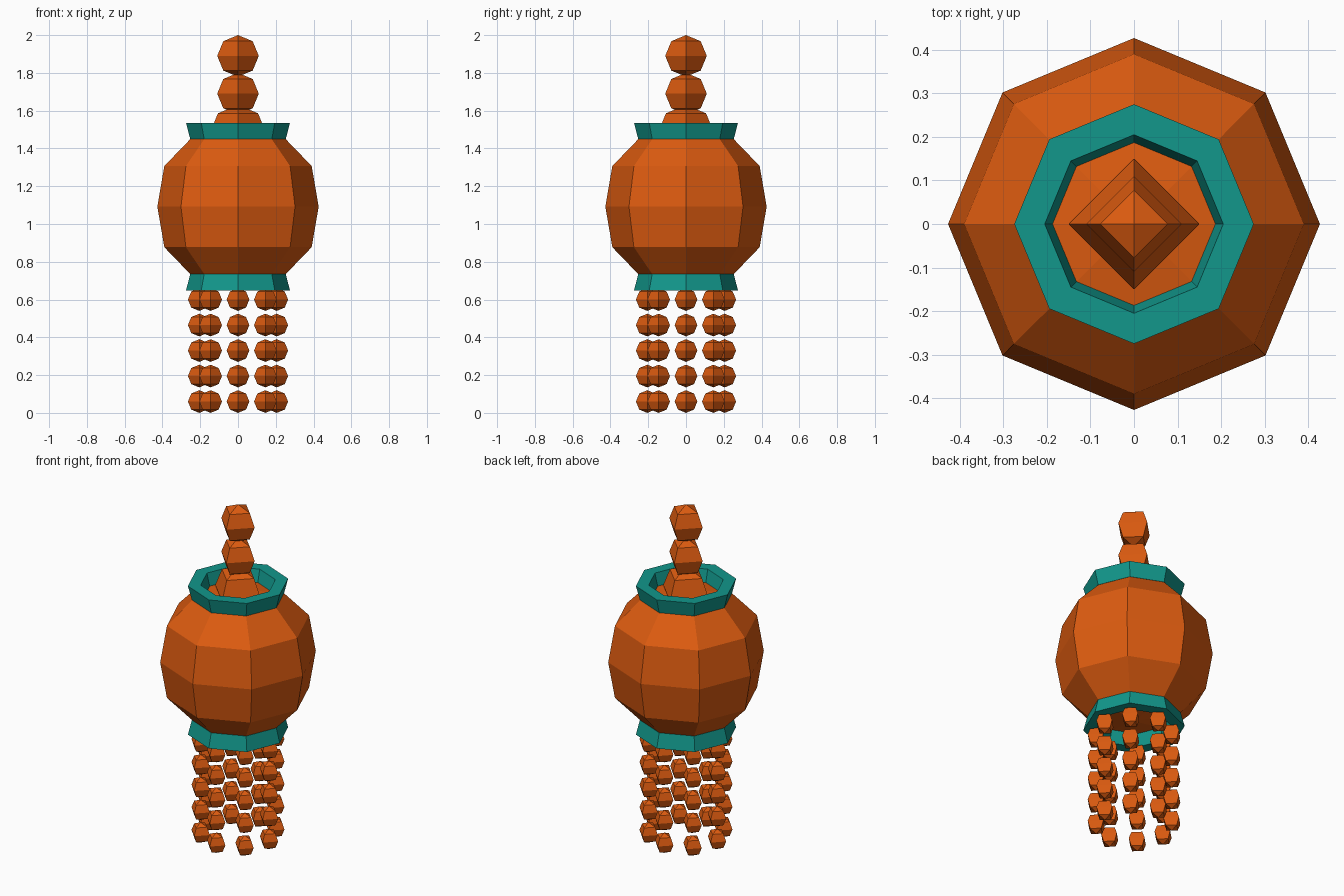
import bpy, bmesh
from math import sin, cos, pi
from mathutils import Matrix

cube = bpy.data.objects.get("Cube")
if cube:
    bpy.data.objects.remove(cube, do_unlink=True)


def material(name, rgb):
    m = bpy.data.materials.new(name)
    m.use_nodes = True
    m.diffuse_color = (*rgb, 1)
    m.node_tree.nodes["Principled BSDF"].inputs["Base Color"].default_value = (*rgb, 1)
    return m


orange = material("burnt orange", (0.72, 0.105, 0.005))
teal = material("teal", (0.006, 0.31, 0.26))


def finish(name, bm, mat):
    bmesh.ops.recalc_face_normals(bm, faces=bm.faces)
    mesh = bpy.data.meshes.new(name)
    bm.to_mesh(mesh)
    bm.free()
    mesh.materials.append(mat)
    obj = bpy.data.objects.new(name, mesh)
    bpy.context.collection.objects.link(obj)
    return obj


def lathe(name, profile, mat, closed=False, sides=8):
    """Turn a (radius, z) profile around the z axis; zero radius makes a pole."""
    bm = bmesh.new()
    rings = []
    for r, z in profile:
        count = sides if r > 0 else 1
        rings.append([bm.verts.new((r * cos(2 * pi * i / sides), r * sin(2 * pi * i / sides), z))
                      for i in range(count)])
    pairs = list(zip(rings, rings[1:]))
    if closed:
        pairs.append((rings[-1], rings[0]))
    for a, b in pairs:
        for i in range(sides):
            j = i + 1
            quad = [a[i % len(a)], a[j % len(a)], b[j % len(b)], b[i % len(b)]]
            bm.faces.new(list(dict.fromkeys(quad)))
    return finish(name, bm, mat)


def beads(name, places, radius):
    """Four-sided faceted beads, all in one mesh."""
    bm = bmesh.new()
    for p in places:
        bmesh.ops.create_uvsphere(bm, u_segments=4, v_segments=4, radius=radius,
                                  matrix=Matrix.Translation(p))
    return finish(name, bm, orange)


# Lantern body, symmetric about its middle
MID = 1.092
upper = [(0.39, 0.215), (0.25, 0.36), (0, 0.40)]
profile = [(r, MID - h) for r, h in reversed(upper)] + [(0.427, MID)]
profile += [(r, MID + h) for r, h in upper]
lathe("lantern_body", profile, orange)

# Flared collars above and below
collar = [(0.253, 0.358), (0.275, 0.443), (0.205, 0.443), (0.184, 0.358)]
lathe("top_collar", [(r, MID + h) for r, h in collar], teal, closed=True)
lathe("bottom_collar", [(r, MID - h) for r, h in collar], teal, closed=True)

# Finial of stacked beads
beads("finial_base", [(0, 0, 1.48)], 0.15)
beads("finial_lower_bead", [(0, 0, 1.69)], 0.11)
beads("finial_top_bead", [(0, 0, 1.89)], 0.11)

# Hanging fringe of bead strands
for s in range(8):
    a = s * pi / 4
    beads(f"bead_strand_{s + 1}",
          [(0.205 * cos(a), 0.205 * sin(a), 0.06 + 0.135 * k) for k in range(5)], 0.06)
